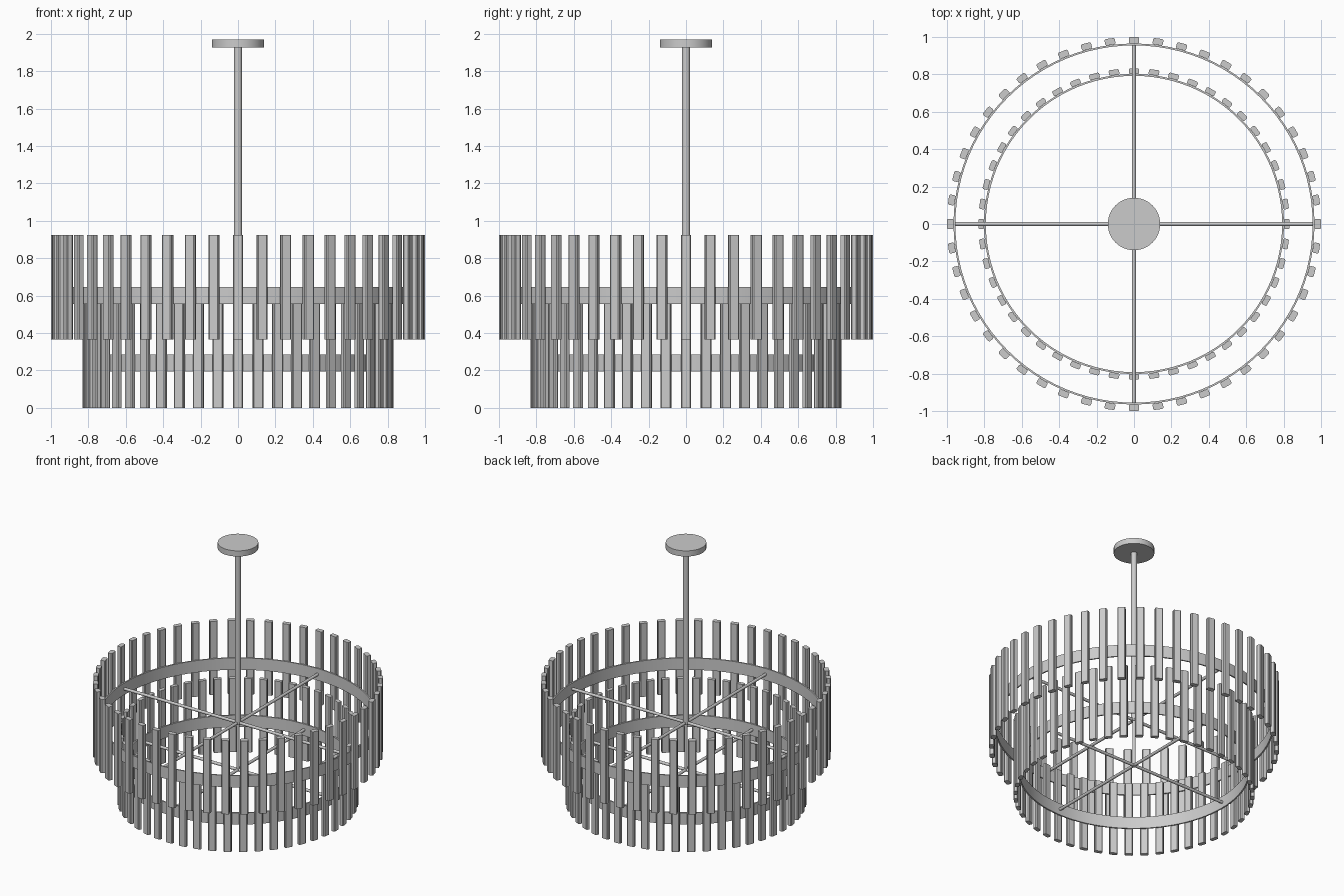
import bpy, bmesh, math
from mathutils import Matrix

if "Cube" in bpy.data.objects:
    bpy.data.objects.remove(bpy.data.objects["Cube"])

metal = bpy.data.materials.new("grey metal")
metal.diffuse_color = (0.6, 0.6, 0.6, 1)
metal.use_nodes = True
metal.node_tree.nodes["Principled BSDF"].inputs["Base Color"].default_value = metal.diffuse_color


def finish(name, bm, smooth=True):
    bmesh.ops.recalc_face_normals(bm, faces=bm.faces)
    me = bpy.data.meshes.new(name)
    bm.to_mesh(me)
    bm.free()
    ob = bpy.data.objects.new(name, me)
    bpy.context.collection.objects.link(ob)
    me.materials.append(metal)
    if smooth:
        bpy.context.view_layer.objects.active = ob
        bpy.ops.object.select_all(action='DESELECT')
        ob.select_set(True)
        bpy.ops.object.shade_smooth_by_angle(angle=math.radians(35))
    return ob


def cylinder(name, r, length, matrix, segs=32):
    bm = bmesh.new()
    bmesh.ops.create_cone(bm, cap_ends=True, segments=segs, radius1=r, radius2=r,
                          depth=length, matrix=matrix)
    return finish(name, bm)


def band(name, r_in, r_out, z0, z1, segs=96):
    bm = bmesh.new()
    loops = []
    for i in range(segs):
        a = 2 * math.pi * i / segs
        loops.append([bm.verts.new((r * math.cos(a), r * math.sin(a), z))
                      for r, z in ((r_in, z0), (r_out, z0), (r_out, z1), (r_in, z1))])
    for i in range(segs):
        p, q = loops[i], loops[(i + 1) % segs]
        for k in range(4):
            bm.faces.new((p[k], q[k], q[(k + 1) % 4], p[(k + 1) % 4]))
    return finish(name, bm)


def bars(name, r0, r1, half_w, z0, z1, count=48):
    # Chamfered rectangular bars in a circle
    c = 0.006
    prof = [(r0 + c, -half_w), (r1 - c, -half_w), (r1, -half_w + c), (r1, half_w - c),
            (r1 - c, half_w), (r0 + c, half_w), (r0, half_w - c), (r0, -half_w + c)]
    bm = bmesh.new()
    for i in range(count):
        rot = Matrix.Rotation(2 * math.pi * i / count, 4, 'Z')
        lo = [bm.verts.new((x, y, z0)) for x, y in prof]
        hi = [bm.verts.new((x, y, z1)) for x, y in prof]
        bm.faces.new(lo[::-1])
        bm.faces.new(hi)
        for k in range(8):
            j = (k + 1) % 8
            bm.faces.new((lo[k], lo[j], hi[j], hi[k]))
        bmesh.ops.transform(bm, matrix=rot, verts=lo + hi)
    return finish(name, bm)


def tier(label, r_ring, r_bar, z_bar, z_band, half_w=0.028):
    bars(label + "_bars", r_ring, r_bar, half_w, z_bar, z_bar + 0.56)
    band(label + "_band", r_ring - 0.01, r_ring, z_band, z_band + 0.09)
    # Crossed support rods
    for axis, turn in (("x", Matrix.Rotation(math.pi / 2, 4, 'Y')),
                       ("y", Matrix.Rotation(math.pi / 2, 4, 'X'))):
        m = Matrix.Translation((0, 0, z_band + 0.045)) @ turn
        cylinder(f"{label}_rod_{axis}", 0.011, 2 * r_ring - 0.012, m, 16)


tier("upper", 0.965, 1.0, 0.365, 0.555)
tier("lower", 0.802, 0.832, 0.0, 0.195)

# Stem, thin lower stem and ceiling plate
cylinder("stem", 0.022, 1.35, Matrix.Translation((0, 0, 1.265)))
cylinder("lower_stem", 0.012, 0.37, Matrix.Translation((0, 0, 0.415)), 16)
cylinder("ceiling_plate", 0.14, 0.043, Matrix.Translation((0, 0, 1.9485)), 64)
